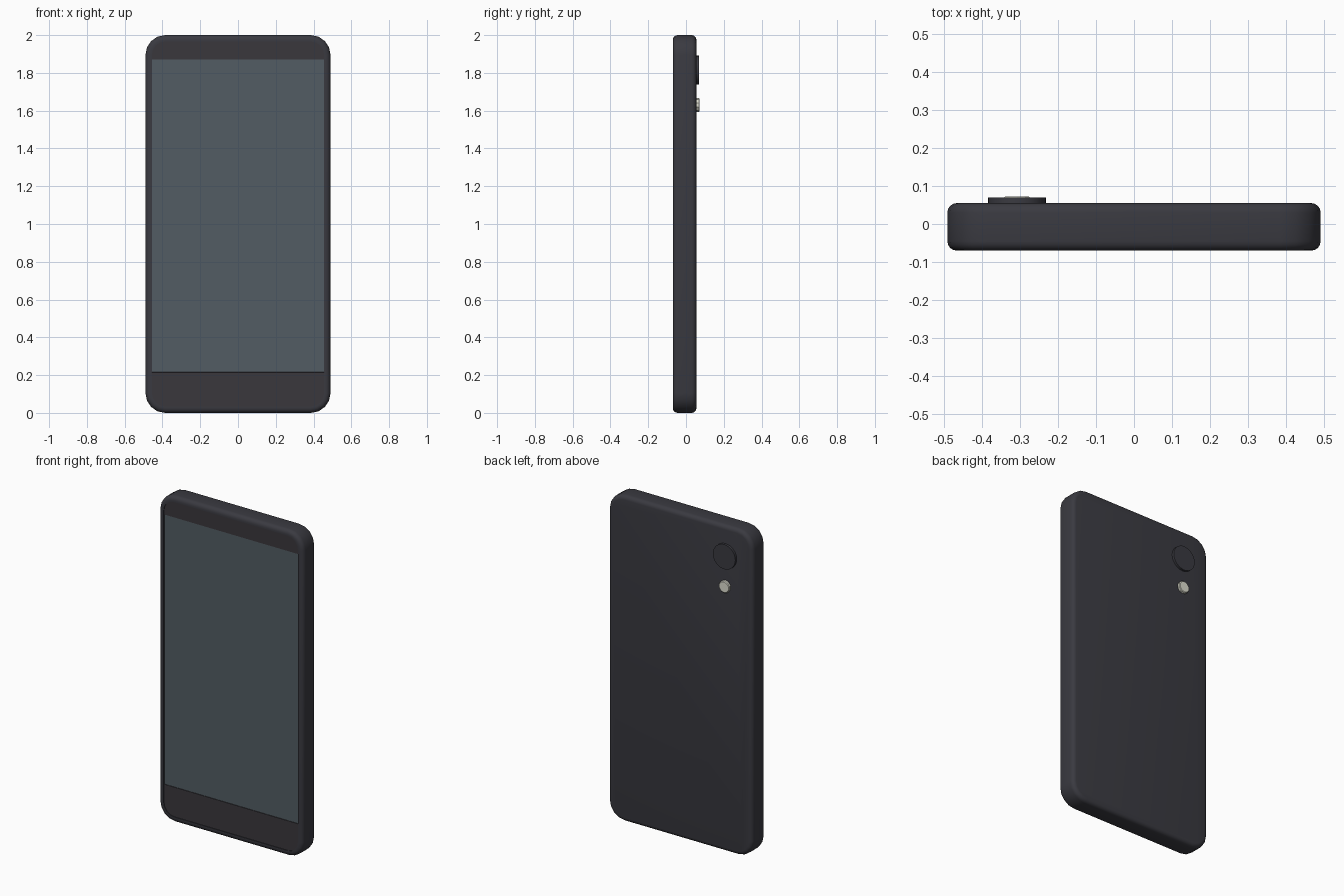
import bpy, bmesh, math
from mathutils import Matrix

if "Cube" in bpy.data.objects:
    bpy.data.objects.remove(bpy.data.objects["Cube"], do_unlink=True)


def material(name, rgb):
    m = bpy.data.materials.new(name)
    m.use_nodes = True
    m.diffuse_color = (*rgb, 1)
    m.node_tree.nodes["Principled BSDF"].inputs["Base Color"].default_value = (*rgb, 1)
    return m


CHARCOAL = material("charcoal", (0.042, 0.042, 0.052))
BEZEL = material("bezel_black", (0.042, 0.038, 0.045))
GLASS = material("screen_slate", (0.085, 0.107, 0.125))
FLASH = material("flash_cream", (0.72, 0.72, 0.62))


def finish(name, bm, mats, smooth=True):
    bmesh.ops.recalc_face_normals(bm, faces=bm.faces)
    me = bpy.data.meshes.new(name)
    bm.to_mesh(me)
    bm.free()
    ob = bpy.data.objects.new(name, me)
    bpy.context.collection.objects.link(ob)
    for m in mats:
        me.materials.append(m)
    if smooth:
        bpy.ops.object.select_all(action="DESELECT")
        ob.select_set(True)
        bpy.context.view_layer.objects.active = ob
        bpy.ops.object.shade_smooth_by_angle(angle=math.radians(35))
    return ob


def rounded_ring(bm, half_w, z0, z1, r, y, steps=4):
    """Loop of vertices round a rectangle with rounded corners."""
    ring = []
    corners = ((1, z1, -1), (-1, z1, -1), (-1, z0, 1), (1, z0, 1))
    for i, (sx, z, sz) in enumerate(corners):
        for k in range(steps + 1):
            a = math.pi / 2 * (i + k / steps)
            ring.append(bm.verts.new((sx * (half_w - r) + r * math.cos(a), y,
                                      z + sz * r + r * math.sin(a))))
    return ring


def bridge(bm, a, b):
    n = len(a)
    return [bm.faces.new((a[i], a[(i + 1) % n], b[(i + 1) % n], b[i])) for i in range(n)]


# Body shell: rounded slab with softened rims and a shallow front recess
BACK, FRONT, RIM, CORNER = 0.055, -0.07, 0.025, 0.105
bm = bmesh.new()
angles = [math.pi / 2 * k / 4 for k in range(5)]
insets = [(RIM * (1 - math.sin(a)), BACK - RIM * (1 - math.cos(a))) for a in angles]
insets += [(RIM * (1 - math.sin(a)), FRONT + RIM * (1 - math.cos(a))) for a in reversed(angles)]
insets += [(0.034, FRONT), (0.034, FRONT + 0.004)]
rings = [rounded_ring(bm, 0.49 - d, d, 2 - d, CORNER - d, y) for d, y in insets]
for a, b in zip(rings, rings[1:]):
    bridge(bm, a, b)
bm.faces.new(rings[0])

# Front panel closes the recess; it is cut into two bezels and the screen
panel = bm.faces.new(rings[-1])
for z in (0.215, 1.87):
    faces = [f for f in bm.faces if all(abs(v.co.y - FRONT - 0.004) < 1e-5 for v in f.verts)]
    edges = {e for f in faces for e in f.edges}
    verts = {v for f in faces for v in f.verts}
    bmesh.ops.bisect_plane(bm, geom=list(verts) + list(edges) + faces,
                           plane_co=(0, 0, z), plane_no=(0, 0, 1))
for f in bm.faces:
    if all(abs(v.co.y - FRONT - 0.004) < 1e-5 for v in f.verts):
        f.material_index = 2 if 0.215 < f.calc_center_median().z < 1.87 else 1
# Screen glass sits slightly below the bezels
glass = [f for f in bm.faces if f.material_index == 2]
new = bmesh.ops.inset_region(bm, faces=glass, thickness=0.0005, depth=-0.003)
for f in new["faces"]:
    f.material_index = 1
finish("phone_body", bm, [CHARCOAL, BEZEL, GLASS])


def disc(name, x, z, radius, y0, y1, sides, mat, smooth, lip=0.0):
    """Short cylinder standing out of the back, with an optional bevelled lip."""
    bm = bmesh.new()
    place = Matrix.Translation((x, (y0 + y1) / 2, z)) @ Matrix.Rotation(math.pi / 2, 4, "X")
    bmesh.ops.create_cone(bm, cap_ends=True, segments=sides, radius1=radius, radius2=radius,
                          depth=y1 - y0, matrix=place)
    if lip:
        rim = [e for e in bm.edges if all(v.co.y > y1 - 1e-4 for v in e.verts)]
        bmesh.ops.bevel(bm, geom=rim, offset=lip, segments=1, affect="EDGES")
    return finish(name, bm, [mat], smooth)


# Rear camera and flash
disc("camera_lens", -0.307, 1.815, 0.076, 0.04, 0.069, 32, CHARCOAL, True)
disc("camera_flash", -0.307, 1.63, 0.037, 0.04, 0.072, 10, FLASH, False, 0.004)
